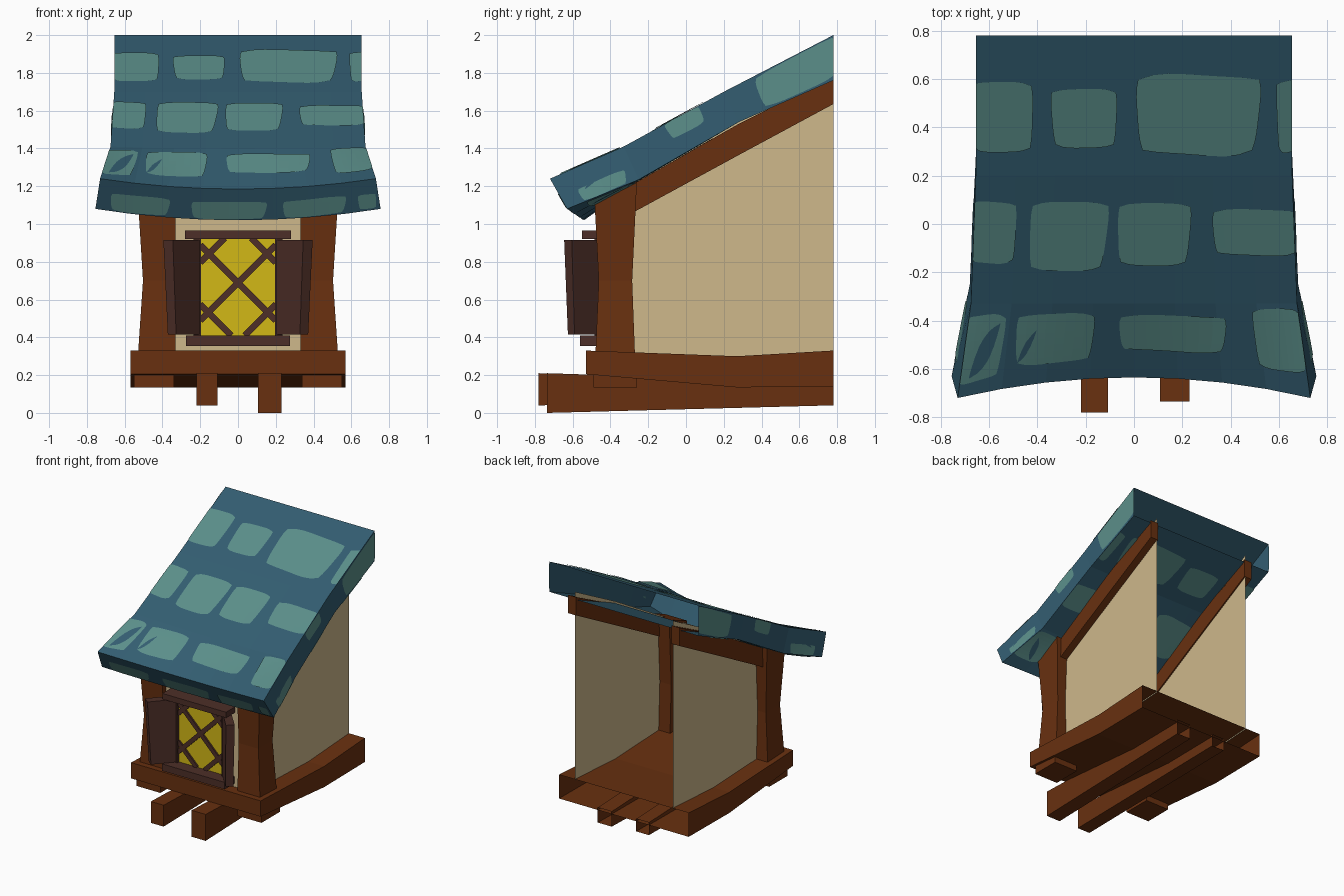
import bpy, bmesh, math, random
from mathutils import Vector

if "Cube" in bpy.data.objects:
    bpy.data.objects.remove(bpy.data.objects["Cube"])

random.seed(3)

def mat(name, rgb):
    m = bpy.data.materials.new(name)
    m.diffuse_color = (*rgb, 1)
    m.use_nodes = True
    m.node_tree.nodes["Principled BSDF"].inputs["Base Color"].default_value = m.diffuse_color
    return m

SLATE = mat("slate_blue", (.033, .11, .165))
PALE = mat("pale_tile", (.105, .275, .255))
WOOD = mat("brown_timber", (.14, .03, .005))
PLASTER = mat("tan_plaster", (.62, .48, .26))
DARK = mat("dark_wood", (.075, .028, .021))
GLASS = mat("yellow_glass", (.65, .48, .008))

def finish(name, bm, material, recalc=True):
    bmesh.ops.remove_doubles(bm, verts=bm.verts, dist=1e-5)
    if recalc:
        bmesh.ops.recalc_face_normals(bm, faces=bm.faces)
    me = bpy.data.meshes.new(name)
    bm.to_mesh(me)
    bm.free()
    me.materials.append(material)
    ob = bpy.data.objects.new(name, me)
    bpy.context.collection.objects.link(ob)
    return ob

def loft(name, rings, material, cap_end=True):
    """Skin between matching rings of points, with end caps."""
    bm = bmesh.new()
    vs = [[bm.verts.new(p) for p in r] for r in rings]
    n = len(rings[0])
    for a, b in zip(vs, vs[1:]):
        for i in range(n):
            bm.faces.new((a[i], a[(i + 1) % n], b[(i + 1) % n], b[i]))
    bm.faces.new(vs[0])
    if cap_end:
        bm.faces.new(vs[-1])
    return finish(name, bm, material)

def bar(name, x0, x1, sections, material, cap_end=True):
    """Beam running along y; sections are (y, z bottom, z top)."""
    return loft(name, [[(x0, y, b), (x1, y, b), (x1, y, t), (x0, y, t)]
                       for y, b, t in sections], material, cap_end)

def flat(name, pts, material):
    bm = bmesh.new()
    bm.faces.new([bm.verts.new(p) for p in pts])
    return finish(name, bm, material, False)

# Roof surface: s runs front to back, c left to right, t underside to top
# Each row: (half width, y, z, forward bow in y, sag in z)
TOP = [(.73, -.72, 1.24, .085, .055), (.675, -.33, 1.41, 0, .012),
       (.655, .2, 1.70, 0, 0), (.655, .78, 2.0, 0, 0)]
LOW = [(.755, -.63, 1.08, .09, .06), (.68, -.25, 1.235, 0, .01),
       (.655, .28, 1.54, 0, 0), (.655, .78, 1.76, 0, 0)]

def edge(rows, s, c):
    i = max(0, min(2, int(math.floor(s))))
    w, y, z, by, sz = [a + (b - a) * (s - i) for a, b in zip(rows[i], rows[i + 1])]
    k = 1 - min(1, c * c)
    return Vector((c * w, y + by * k, z - sz * k))

def roof_pt(s, c, t):
    return edge(LOW, s, c).lerp(edge(TOP, s, c), t)

def grid(bm, f, us, vs):
    g = [[bm.verts.new(f(u, v)) for v in vs] for u in us]
    for a, b in zip(g, g[1:]):
        for j in range(len(vs) - 1):
            bm.faces.new((a[j], b[j], b[j + 1], a[j + 1]))

# Roof slab, open at the back
S, C = range(4), [i / 4 - 1 for i in range(9)]
bm = bmesh.new()
grid(bm, lambda s, c: roof_pt(s, c, 1), S, C)
grid(bm, lambda s, c: roof_pt(s, c, 0), S, C)
grid(bm, lambda c, t: roof_pt(0, c, t), C, (0, 1))
for side in (-1, 1):
    grid(bm, lambda s, t: roof_pt(s, side, t), S, (0, 1))
finish("roof", bm, SLATE)

# Pale painted tiles: rounded thin patches laid just off each roof face
def patches(name, f, boxes, limit):
    bm = bmesh.new()
    ticks = [i / 4 - 1 for i in range(9)]
    for u0, u1, v0, v1 in boxes:
        lean, dip = random.uniform(-.05, .05), random.uniform(-.06, .06)
        def g(u, v):
            pu = u * (1 - .05 * (1 - v)) * (1 - .05 * v ** 4) + lean * v * abs(u)
            pv = v * (1 - .12 * u ** 4) + dip * u * (1 - u * u) * 2
            a = (u0 + u1) / 2 + pu * (u1 - u0) / 2
            b = (v0 + v1) / 2 + pv * (v1 - v0) / 2
            return f(max(limit[0], min(limit[1], a)), b)
        grid(bm, g, ticks, ticks)
    finish(name, bm, PALE)

tiles = [(-1.06, -.63, 2.17, 2.67), (-.53, -.1, 2.2, 2.62), (0, .81, 2.15, 2.72),
         (.9, 1.06, 2.17, 2.68),
         (-1.06, -.73, 1.32, 1.8), (-.66, -.16, 1.26, 1.8), (-.11, .36, 1.3, 1.79),
         (.48, 1.06, 1.38, 1.74),
         (-1.06, -.77, .15, .88), (-.71, -.23, .25, .88), (-.1, .56, .37, .85),
         (.71, 1.02, .25, .95)]
patches("roof_top_tiles", lambda c, s: roof_pt(s, c, 1.03), tiles, (-1, 1))
patches("roof_underside_tiles", lambda c, s: roof_pt(s, c, -.03), tiles, (-1, 1))
patches("roof_front_tiles", lambda c, t: roof_pt(-.014, c, t),
        [(-.91, -.48, .05, .62), (-.34, .21, .04, .6), (.31, .77, .05, .6),
         (.85, .98, .08, .55)], (-1, 1))
for side, label in ((-1, "left"), (1, "right")):
    patches(f"roof_{label}_tiles", lambda s, t: roof_pt(s, side * 1.007, t),
            [(2.25, 3.1, .05, .97), (1.4, 1.75, .5, 1), (.22, .88, .02, .42)], (0, 3))

# Floor base and the two joists carrying it, open at the back
bar("floor_base", -.57, .57, [(-.53, .205, .33), (.27, .135, .30), (.78, .14, .33)],
    WOOD, False)
bar("left_joist", -.22, -.108, [(-.78, .04, .21), (.78, .06, .16)], WOOD, False)
bar("right_joist", .107, .23, [(-.735, 0, .21), (.78, .04, .16)], WOOD, False)

for sx, label in ((-1, "left"), (1, "right")):
    # Side wall sheet
    flat(f"{label}_wall", [(sx * .43, y, z) for y, z in
         ((-.35, .3), (.27, .29), (.78, .32), (.78, 1.82), (.27, 1.55), (-.35, 1.19))],
         PLASTER)
    # Sloping beam under the roof
    bar(f"{label}_roof_beam", sx * .42, sx * .49,
        [(-.3, 1.05, 1.2), (.27, 1.36, 1.525), (.78, 1.635, 1.78)], WOOD)
    # Waisted front post: (outer x, front y, back y, z front, z back)
    loft(f"{label}_post", [[(sx * .33, f, zf), (sx * o, f, zf), (sx * o, b, zb), (sx * .33, b, zb)]
         for o, f, b, zf, zb in ((.53, -.48, -.27, .3, .3), (.503, -.462, -.285, .7, .7),
                                 (.53, -.485, -.26, 1.135, 1.225))], WOOD)
    # Block under the post
    bar(f"{label}_foot_block", sx * .34, sx * .55, [(-.49, .135, .22), (-.26, .135, .22)], WOOD)
    # Open shutter, tapering slightly to the bottom
    plan = [(.2, -.48), (.345, -.645), (.395, -.605), (.25, -.445)]
    loft(f"{label}_shutter", [[(sx * (.2 + (x - .2) * k), -.48 + (y + .48) * k, z)
         for x, y in plan] for z, k in ((.415, .88), (.915, 1))], DARK)
    # Window jamb
    bar(f"{label}_jamb", sx * .195, sx * .235, [(-.485, .4, .93), (-.43, .4, .93)], DARK)

# Front plaster panel, glass, lintel and sill
def front_sheet(name, hw, y, z0, z1, m):
    flat(name, [(-hw, y, z0), (hw, y, z0), (hw, y, z1), (-hw, y, z1)], m)

front_sheet("front_wall", .34, -.435, .3, 1.14, PLASTER)
front_sheet("window_glass", .2, -.462, .4, .93, GLASS)
bar("window_lintel", -.28, .28, [(-.55, .92, .965), (-.43, .92, .965)], DARK)
bar("window_sill", -.275, .275, [(-.56, .355, .41), (-.43, .355, .41)], DARK)

# Diagonal lattice bars: (start x, z, end x, z)
for i, (xa, za, xb, zb) in enumerate((
        (-.2, .89, .2, .49), (-.2, .49, .2, .89), (-.2, .795, -.07, .925), (.2, .795, .07, .925),
        (-.2, .575, -.035, .41), (.2, .575, .035, .41))):
    d = Vector((xb - xa, 0, zb - za)).normalized()
    n = Vector((-d.z, 0, d.x)) * .017
    a, b = Vector((xa, 0, za)), Vector((xb, 0, zb))
    loft(f"lattice_bar_{i + 1}", [[p + Vector((0, y, 0)) for p in (a - n, b - n, b + n, a + n)]
         for y in (-.475, -.46)], DARK)
